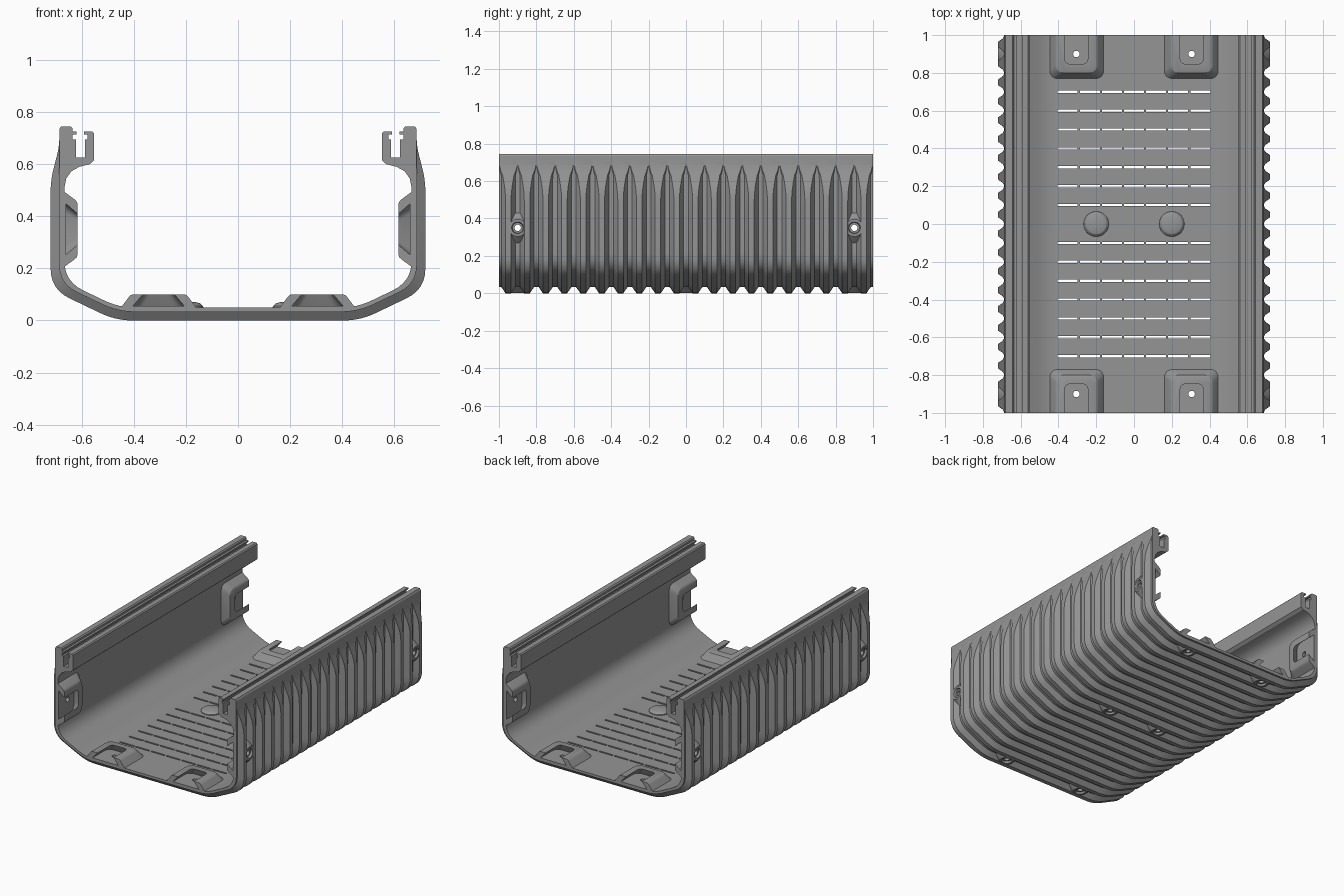
import bpy, bmesh, math
from mathutils import Vector, Matrix

cube = bpy.data.objects.get("Cube")
if cube:
    bpy.data.objects.remove(cube)

GREY = (0.3, 0.3, 0.3, 1)
mat = bpy.data.materials.new("mid grey")
mat.use_nodes = True
mat.diffuse_color = GREY
mat.node_tree.nodes["Principled BSDF"].inputs["Base Color"].default_value = GREY


def make_object(name, bm):
    bmesh.ops.recalc_face_normals(bm, faces=bm.faces)
    mesh = bpy.data.meshes.new(name)
    bm.to_mesh(mesh)
    bm.free()
    obj = bpy.data.objects.new(name, mesh)
    mesh.materials.append(mat)
    bpy.context.collection.objects.link(obj)
    return obj


def rounded(points):
    """Path of (x, z, corner size) with each sized corner rounded."""
    out = []
    for i, (x, z, size) in enumerate(points):
        p = Vector((x, z))
        if not size:
            out.append(p)
            continue
        a = p + (Vector(points[i - 1][:2]) - p).normalized() * size
        b = p + (Vector(points[i + 1][:2]) - p).normalized() * size
        for k in range(7):
            t = k / 6
            out.append(a * (1 - t) ** 2 + p * 2 * t * (1 - t) + b * t * t)
    return out


# Half cross-section: ridge crest, groove floor, rail and inner wall
crest = rounded([(0, 0, 0), (.47, 0, .065), (.72, .12, .08),
                 (.72, .54, .05), (.686, .67, .04), (.686, .72, 0)])
floor = rounded([(0, .033, 0), (.462, .033, .065), (.687, .141, .075),
                 (.687, .54, .05), (.686, .67, .04), (.686, .72, 0)])
rail = [(.686, .735), (.68, .745), (.642, .745), (.635, .738), (.635, .725),
        (.62, .725), (.62, .715), (.635, .715), (.635, .695), (.622, .695),
        (.622, .625), (.588, .625), (.588, .695), (.578, .695), (.578, .715),
        (.592, .715), (.592, .725), (.56, .725), (.553, .718), (.553, .615),
        (.57, .6), (.61, .59), (.64, .573), (.66, .545), (.667, .51)]
inner = rounded([(.667, .5, 0), (.667, .15, .08), (.458, .05, .06), (0, .05, 0)])
plain = [Vector(p) for p in rail] + inner
DEPTH = .033

# Each entry: crest point, floor point, local groove depth
half = [(c, f, min(DEPTH, (c - f).length)) for c, f in zip(crest, floor)]
half += [(p, p, DEPTH) for p in plain]
flip = lambda p: Vector((-p.x, p.y))
section = half + [(flip(c), flip(f), d) for c, f, d in reversed(half[1:-1])]


# Corrugated channel, lofted along y
def build_shell():
    bm = bmesh.new()
    stations = []
    for i in range(-10, 11):
        if i > -10:
            stations += [(i / 10, -1, True), (i / 10, -1, False)]
        if abs(i) == 10:
            stations.append((i / 10, 0, False))
        if i < 10:
            stations += [(i / 10, 1, False), (i / 10, 1, True)]
    rings = []
    for y, side, on_crest in stations:
        ring = []
        for c, f, d in section:
            width = .0005 + .012 * min(1, d / .01)
            if on_crest:
                width += .0008 + .022 * d / DEPTH
            p = c if on_crest else f
            ring.append(bm.verts.new((p.x, y + side * width, p.y)))
        rings.append(ring)
    n = len(section)
    for a, b in zip(rings, rings[1:]):
        for i in range(n):
            j = (i + 1) % n
            bm.faces.new((a[i], a[j], b[j], b[i]))
    bm.faces.new(rings[0])
    bm.faces.new(rings[-1])
    return make_object("corrugated_channel", bm)


def add_hull(bm, points):
    verts = [bm.verts.new(p) for p in points]
    res = bmesh.ops.convex_hull(bm, input=verts)
    loose = [v for v in verts if not v.link_faces]
    bmesh.ops.delete(bm, geom=loose, context='VERTS')


def add_cone(bm, r1, r2, start, end, segments=24):
    start, end = Vector(start), Vector(end)
    axis = end - start
    turn = axis.to_track_quat('Z', 'Y').to_matrix().to_4x4()
    bmesh.ops.create_cone(bm, cap_ends=True, segments=segments, radius1=r1, radius2=r2,
                          depth=axis.length,
                          matrix=Matrix.Translation((start + end) / 2) @ turn)


def end_tongue(place, levels, v_start):
    """Round-cornered tongue; levels are (height, half width, reach)."""
    pts = []
    for h, w, reach in levels:
        r = min(.04, w * .4)
        for s in (-1, 1):
            pts.append(place(s * w, v_start, h))
            for k in range(6):
                a = k / 5 * math.pi / 2
                pts.append(place(s * (w - r + r * math.cos(a)),
                                 reach - r + r * math.sin(a), h))
    return pts


def box(x, y, z, hx, hy, hz):
    return [(x + a * hx, y + b * hy, z + c * hz)
            for a in (-1, 1) for b in (-1, 1) for c in (-1, 1)]


added, pockets, holes, sinks = (bmesh.new() for _ in range(4))


def fastener(outer, inward, through):
    """Groove-filling boss, its hole and its countersink."""
    outer, inward = Vector(outer), Vector(inward)
    add_cone(added, .046, .085, outer + inward * .001, outer + inward * .037)
    add_cone(holes, .017, .017, outer - inward * .02, outer + inward * through)
    add_cone(sinks, .034, .028, outer - inward * .003, outer + inward * .014)


for sx in (-1, 1):
    for sy in (-1, 1):
        # Mounting pads with dovetail pockets, on the floor and on the wall
        on_floor = lambda u, v, h: (sx * .305 + u, sy * (1 - v), .05 + h)
        on_wall = lambda u, v, h: (sx * (.667 - h), sy * (1 - v), .35 + u)
        for place in (on_floor, on_wall):
            add_hull(added, end_tongue(place, [(-.008, .15, .235), (.038, .116, .205),
                                               (.046, .109, .2), (.05, .1, .19)], 0))
            add_hull(pockets, end_tongue(place, [(.006, .098, .17),
                                                 (.056, .055, .15)], -.05))
        fastener((sx * .305, sy * .9, 0), (0, 0, 1), .08)
        fastener((sx * .72, sy * .9, .35), (-sx, 0, 0), .08)
    # Centre fasteners with a domed cap inside
    fastener((sx * .2, 0, 0), (0, 0, 1), .04)
    dome = [(.068, .042), (.066, .055), (.054, .066), (.035, .071)]
    add_hull(added, [(sx * .2 + r * math.cos(a * math.pi / 14),
                      r * math.sin(a * math.pi / 14), z)
                     for r, z in dome for a in range(28)])

# Rows of vent slots in the groove floors
for row in range(-7, 8):
    if row:
        for col in range(-3, 4):
            add_hull(pockets, box(col * .117, row / 10, .04, .053, .006, .03))

shell = build_shell()
bpy.context.view_layer.objects.active = shell
shell.select_set(True)
for name, bm, op in (("pads_and_bosses", added, 'UNION'),
                     ("pocket_and_slot_cutter", pockets, 'DIFFERENCE'),
                     ("hole_cutter", holes, 'DIFFERENCE'),
                     ("countersink_cutter", sinks, 'DIFFERENCE')):
    tool = make_object(name, bm)
    tool.hide_render = True
    mod = shell.modifiers.new(name, 'BOOLEAN')
    mod.operation = op
    mod.solver = 'EXACT'
    mod.object = tool
    bpy.ops.object.modifier_apply(modifier=mod.name)
    bpy.data.objects.remove(tool)

bpy.ops.object.shade_smooth_by_angle(angle=math.radians(25))
